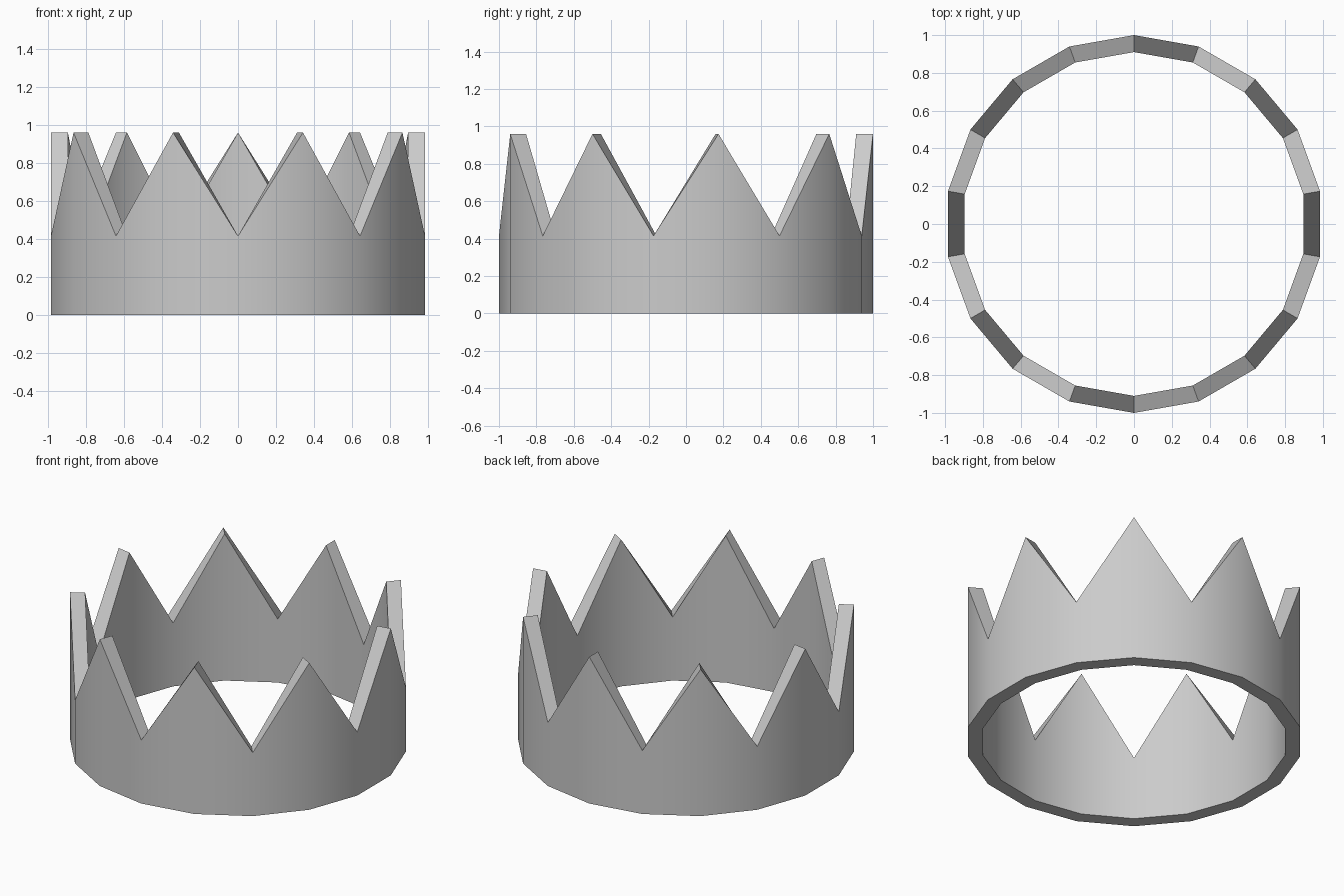
import bpy, bmesh
from math import sin, cos, radians

if "Cube" in bpy.data.objects:
    bpy.data.objects.remove(bpy.data.objects["Cube"])

SIDES = 18
R_OUT, R_IN = 1.0, 0.91
TIP, VALLEY = 0.96, 0.415

bm = bmesh.new()

# One cross-section per side: tips and valleys alternate, a tip sits at the back
sections = []
for i in range(SIDES):
    a = radians(90 + i * 360 / SIDES)
    top = TIP if i % 2 == 0 else VALLEY
    profile = [(R_OUT, 0), (R_OUT, top), (R_IN, top), (R_IN, 0)]
    sections.append([bm.verts.new((r * cos(a), r * sin(a), z)) for r, z in profile])

# Bridge neighbouring sections: outer wall, zigzag rim, inner wall, underside
for i in range(SIDES):
    a, b = sections[i], sections[(i + 1) % SIDES]
    for j in range(4):
        k = (j + 1) % 4
        bm.faces.new((a[j], b[j], b[k], a[k]))

bmesh.ops.recalc_face_normals(bm, faces=bm.faces)
mesh = bpy.data.meshes.new("crown_band")
bm.to_mesh(mesh)
bm.free()

crown = bpy.data.objects.new("crown_band", mesh)
bpy.context.collection.objects.link(crown)

# Smooth round walls, crisp rim edges
bpy.context.view_layer.objects.active = crown
crown.select_set(True)
bpy.ops.object.shade_smooth_by_angle(angle=radians(30))
